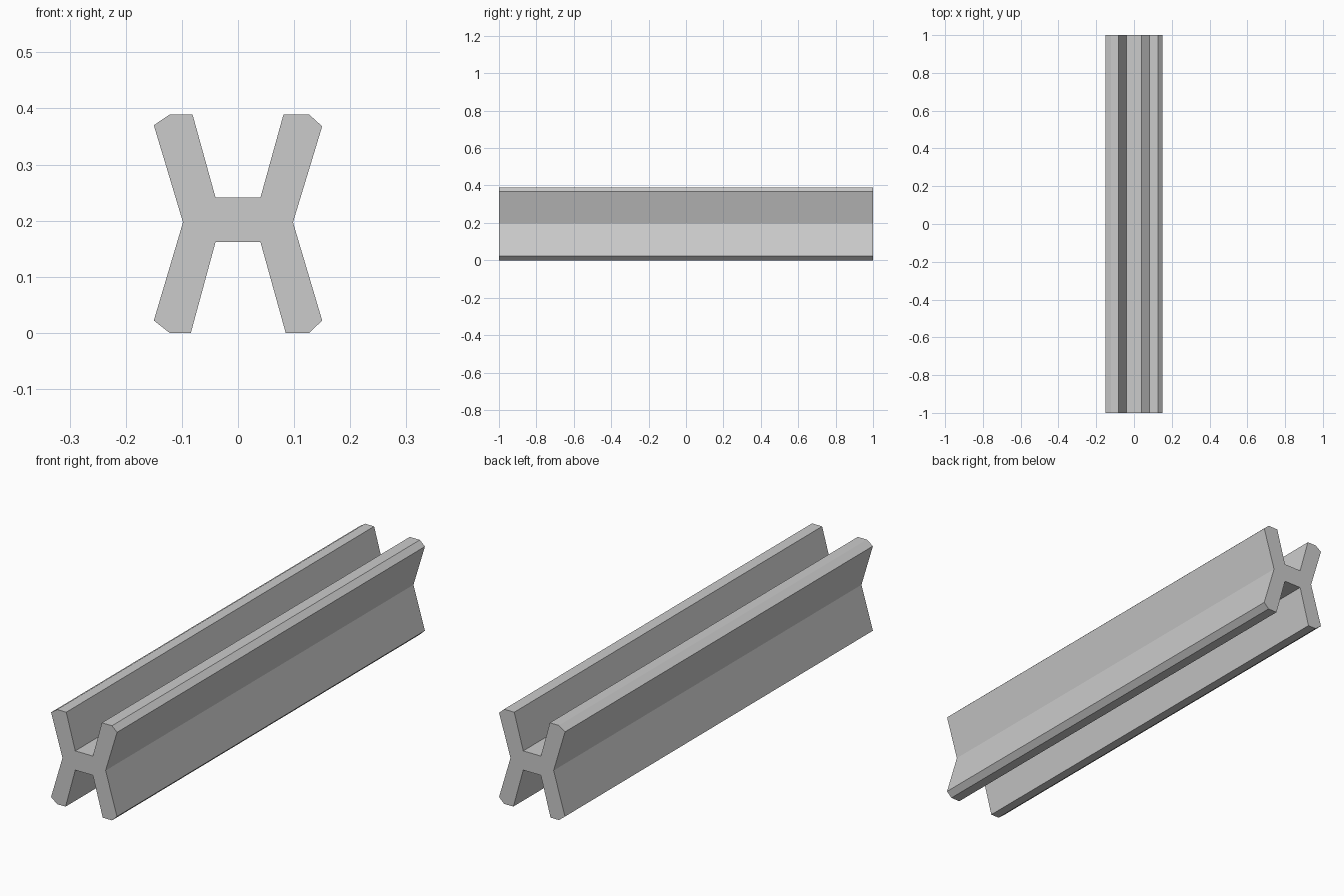
import bpy
import bmesh
from mathutils import Vector

cube = bpy.data.objects.get("Cube")
if cube:
    bpy.data.objects.remove(cube, do_unlink=True)

# Plain grey finish
GREY = (0.6, 0.6, 0.6, 1.0)
grey = bpy.data.materials.new("plain_grey")
grey.use_nodes = True
grey.diffuse_color = GREY
grey.node_tree.nodes["Principled BSDF"].inputs["Base Color"].default_value = GREY

# Splayed H cross-section (x, z): left half upwards, then right half downwards
left = [(-0.04, 0.162), (-0.084, 0), (-0.122, 0), (-0.15, 0.022), (-0.098, 0.197),
        (-0.15, 0.37), (-0.122, 0.389), (-0.081, 0.389), (-0.04, 0.241)]
right = [(0.04, 0.241), (0.081, 0.389), (0.127, 0.389), (0.15, 0.368), (0.098, 0.197),
         (0.15, 0.022), (0.127, 0), (0.085, 0), (0.04, 0.162)]

# Beam: section extruded along its length
bm = bmesh.new()
end = bm.faces.new([bm.verts.new((x, -1, z)) for x, z in left + right])
ext = bmesh.ops.extrude_face_region(bm, geom=[end], use_keep_orig=True)
moved = [v for v in ext["geom"] if isinstance(v, bmesh.types.BMVert)]
bmesh.ops.translate(bm, verts=moved, vec=Vector((0, 2, 0)))
bmesh.ops.recalc_face_normals(bm, faces=bm.faces)

mesh = bpy.data.meshes.new("h_beam")
bm.to_mesh(mesh)
bm.free()
mesh.materials.append(grey)
beam = bpy.data.objects.new("h_beam", mesh)
bpy.context.collection.objects.link(beam)
